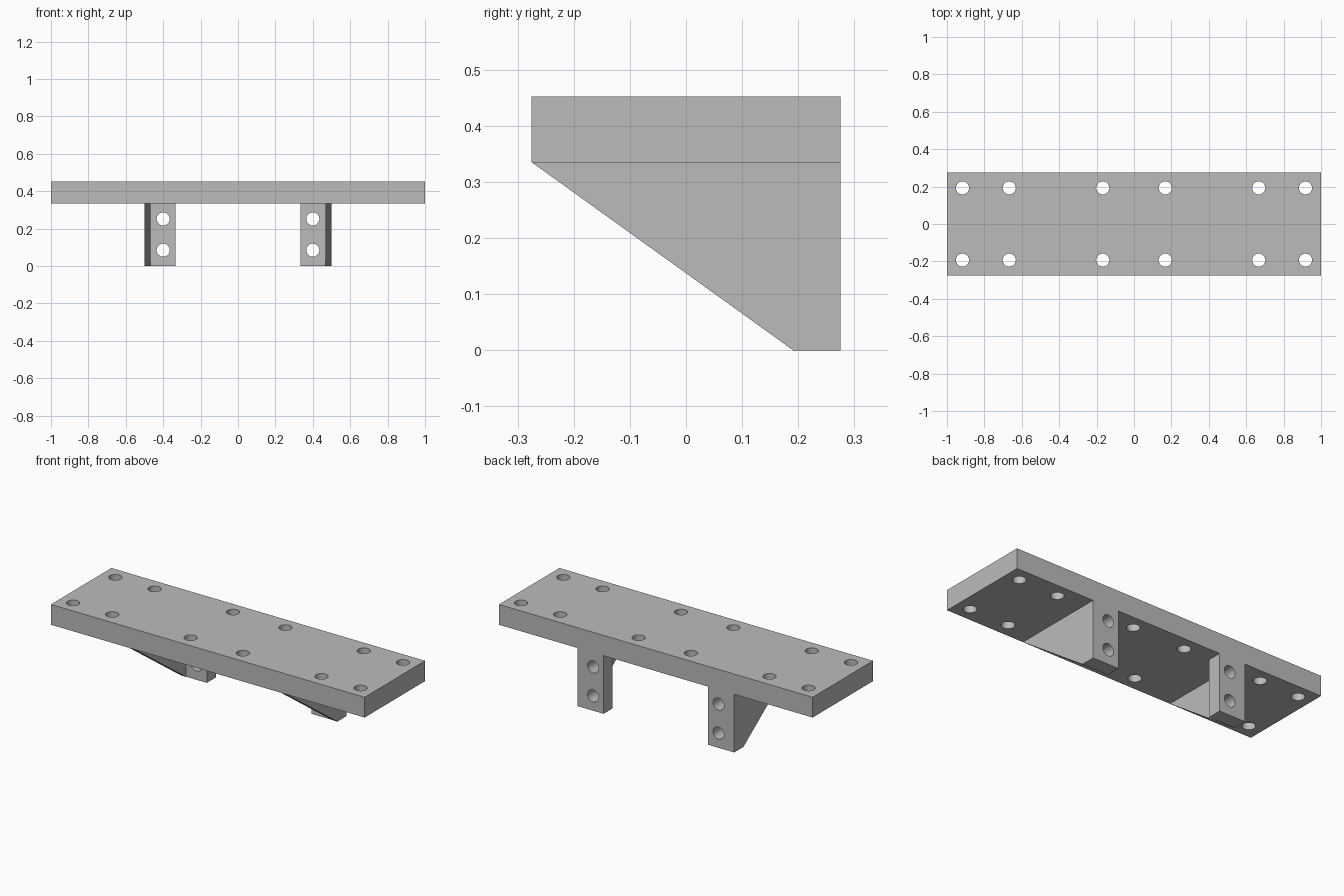
import bpy
import bmesh
from math import radians
from mathutils import Matrix

if "Cube" in bpy.data.objects:
    bpy.data.objects.remove(bpy.data.objects["Cube"], do_unlink=True)

HALF_DEPTH = 0.275
PLATE_BOTTOM, PLATE_TOP = 0.335, 0.452
TAB_FRONT = 0.192
HOLE_RADIUS = 0.035

grey = bpy.data.materials.new("light grey")
grey.use_nodes = True
grey.diffuse_color = (0.5, 0.5, 0.5, 1)
grey.node_tree.nodes["Principled BSDF"].inputs["Base Color"].default_value = (0.5, 0.5, 0.5, 1)


def make_object(name, bm):
    bmesh.ops.recalc_face_normals(bm, faces=bm.faces)
    mesh = bpy.data.meshes.new(name)
    bm.to_mesh(mesh)
    bm.free()
    mesh.materials.append(grey)
    obj = bpy.data.objects.new(name, mesh)
    bpy.context.collection.objects.link(obj)
    return obj


def extrude_footprint(points, bottom, top):
    bm = bmesh.new()
    face = bm.faces.new([bm.verts.new((x, y, bottom)) for x, y in points])
    result = bmesh.ops.extrude_face_region(bm, geom=[face], use_keep_orig=True)
    moved = [v for v in result["geom"] if isinstance(v, bmesh.types.BMVert)]
    bmesh.ops.translate(bm, verts=moved, vec=(0, 0, top - bottom))
    return bm


def drill(obj, centres, rotation):
    bm = bmesh.new()
    for centre in centres:
        bmesh.ops.create_cone(bm, cap_ends=True, segments=48, radius1=HOLE_RADIUS,
                              radius2=HOLE_RADIUS, depth=0.3,
                              matrix=Matrix.Translation(centre) @ rotation)
    cutter = make_object("hole_cutter", bm)
    cutter.hide_render = True
    mod = obj.modifiers.new("holes", "BOOLEAN")
    mod.operation = "DIFFERENCE"
    mod.solver = "EXACT"
    mod.object = cutter
    bpy.ops.object.select_all(action="DESELECT")
    bpy.context.view_layer.objects.active = obj
    obj.select_set(True)
    bpy.ops.object.modifier_apply(modifier=mod.name)
    bpy.data.objects.remove(cutter, do_unlink=True)
    bpy.ops.object.shade_smooth_by_angle(angle=radians(30))


# Top plate with two rows of screw holes
corners = [(-1, -HALF_DEPTH), (1, -HALF_DEPTH), (1, HALF_DEPTH), (-1, HALF_DEPTH)]
plate = make_object("top_plate", extrude_footprint(corners, PLATE_BOTTOM, PLATE_TOP))
plate_holes = [(side * x, row * 0.193, 0.39)
               for side in (-1, 1) for row in (-1, 1) for x in (0.167, 0.667, 0.917)]
drill(plate, plate_holes, Matrix.Identity(4))

# Mirrored brackets: rear tab and outer gusset as one L shape, cut to a slope
for name, side in (("left_bracket", 1), ("right_bracket", -1)):
    inner, web, outer = side * 0.333, side * 0.467, side * 0.5
    footprint = [(inner, HALF_DEPTH), (outer, HALF_DEPTH), (outer, -HALF_DEPTH),
                 (web, -HALF_DEPTH), (web, TAB_FRONT), (inner, TAB_FRONT)]
    bm = extrude_footprint(footprint, 0, PLATE_BOTTOM)
    run = TAB_FRONT - 0.001 + HALF_DEPTH
    bmesh.ops.bisect_plane(bm, geom=bm.verts[:] + bm.edges[:] + bm.faces[:], dist=1e-5,
                           plane_co=(0, -HALF_DEPTH, PLATE_BOTTOM),
                           plane_no=(0, -PLATE_BOTTOM, -run), clear_outer=True)
    bmesh.ops.holes_fill(bm, edges=[e for e in bm.edges if e.is_boundary], sides=0)
    bracket = make_object(name, bm)
    drill(bracket, [(side * 0.4, 0.235, z) for z in (0.085, 0.252)],
          Matrix.Rotation(radians(90), 4, "X"))
